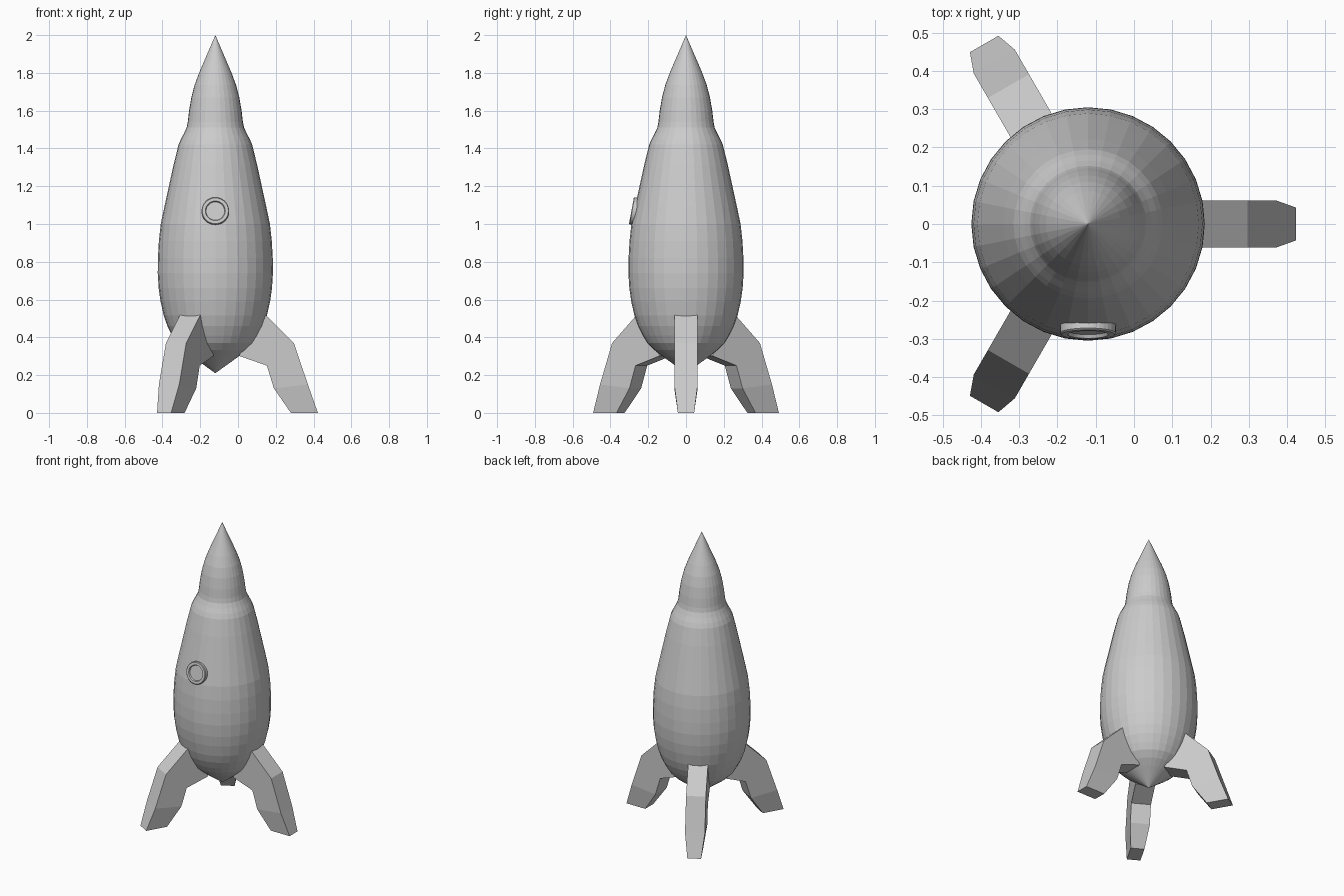
import bpy
import bmesh
from math import radians, sin, cos, pi
from mathutils import Matrix, Vector

if "Cube" in bpy.data.objects:
    bpy.data.objects.remove(bpy.data.objects["Cube"])

AXIS_X = -0.12  # the hull axis sits off-centre so the three legs balance the bounds


def finish(name, bm):
    bmesh.ops.recalc_face_normals(bm, faces=bm.faces)
    mesh = bpy.data.meshes.new(name)
    bm.to_mesh(mesh)
    bm.free()
    obj = bpy.data.objects.new(name, mesh)
    bpy.context.collection.objects.link(obj)
    return obj


def lathe(name, profile, segments):
    """Revolve (radius, z) points about z; radius 0 closes to a pole."""
    bm = bmesh.new()
    rings = []
    for r, z in profile:
        if r == 0:
            rings.append([bm.verts.new((0, 0, z))] * segments)
        else:
            rings.append([bm.verts.new((r * cos(2 * pi * i / segments),
                                        r * sin(2 * pi * i / segments), z))
                          for i in range(segments)])
    for low, high in zip(rings, rings[1:]):
        for i in range(segments):
            j = (i + 1) % segments
            bm.faces.new(dict.fromkeys((low[i], low[j], high[j], high[i])))
    return finish(name, bm)


# Hull: pointed tail, bulging body, shoulder and nose cone
hull = lathe("hull", [
    (0, 0.21), (0.125, 0.30), (0.168, 0.333), (0.205, 0.37), (0.229, 0.41),
    (0.254, 0.46), (0.273, 0.515), (0.290, 0.59), (0.300, 0.66), (0.305, 0.74),
    (0.304, 0.82), (0.299, 0.91), (0.289, 1.0), (0.270, 1.09), (0.246, 1.2),
    (0.222, 1.31), (0.195, 1.42), (0.182, 1.45), (0.166, 1.48), (0.152, 1.51),
    (0.146, 1.54), (0.139, 1.60), (0.127, 1.67), (0.110, 1.735),
    (0.086, 1.80), (0.056, 1.87), (0, 2.0)], 32)
hull.location.x = AXIS_X

# Porthole: raised rim with a slightly recessed pane, tilted to follow the hull
porthole = lathe("porthole", [
    (0, -0.05), (0.073, -0.05), (0.073, -0.004), (0.069, 0),
    (0.053, 0), (0.049, -0.009), (0, -0.009)], 32)
porthole.location = (AXIS_X, -0.289, 1.07)
porthole.rotation_euler.x = radians(90 - 10.5)

# Landing legs: paired outer/inner stations (radius, z), then half width
STATIONS = [
    ((0.262, 0.522), (0.125, 0.302), 0.062),
    ((0.416, 0.37), (0.273, 0.25), 0.062),
    ((0.490, 0.15), (0.310, 0.13), 0.062),
    ((0.543, 0.0), (0.400, 0.0), 0.043),
]


def leg(name, angle):
    bm = bmesh.new()
    loops = []
    for (ro, zo), (ri, zi), w in STATIONS:
        loops.append([bm.verts.new(p) for p in
                      ((ro, -w, zo), (ro, w, zo), (ri, w, zi), (ri, -w, zi))])
    for a, b in zip(loops, loops[1:]):
        for i in range(4):
            j = (i + 1) % 4
            bm.faces.new((a[i], a[j], b[j], b[i]))
    bm.faces.new(loops[0])
    bm.faces.new(loops[-1])
    bm.transform(Matrix.Translation(Vector((AXIS_X, 0, 0)))
                 @ Matrix.Rotation(radians(angle), 4, "Z"))
    return finish(name, bm)


for side, angle in (("right", 0), ("back", 120), ("front", 240)):
    leg(side + "_leg", angle)
